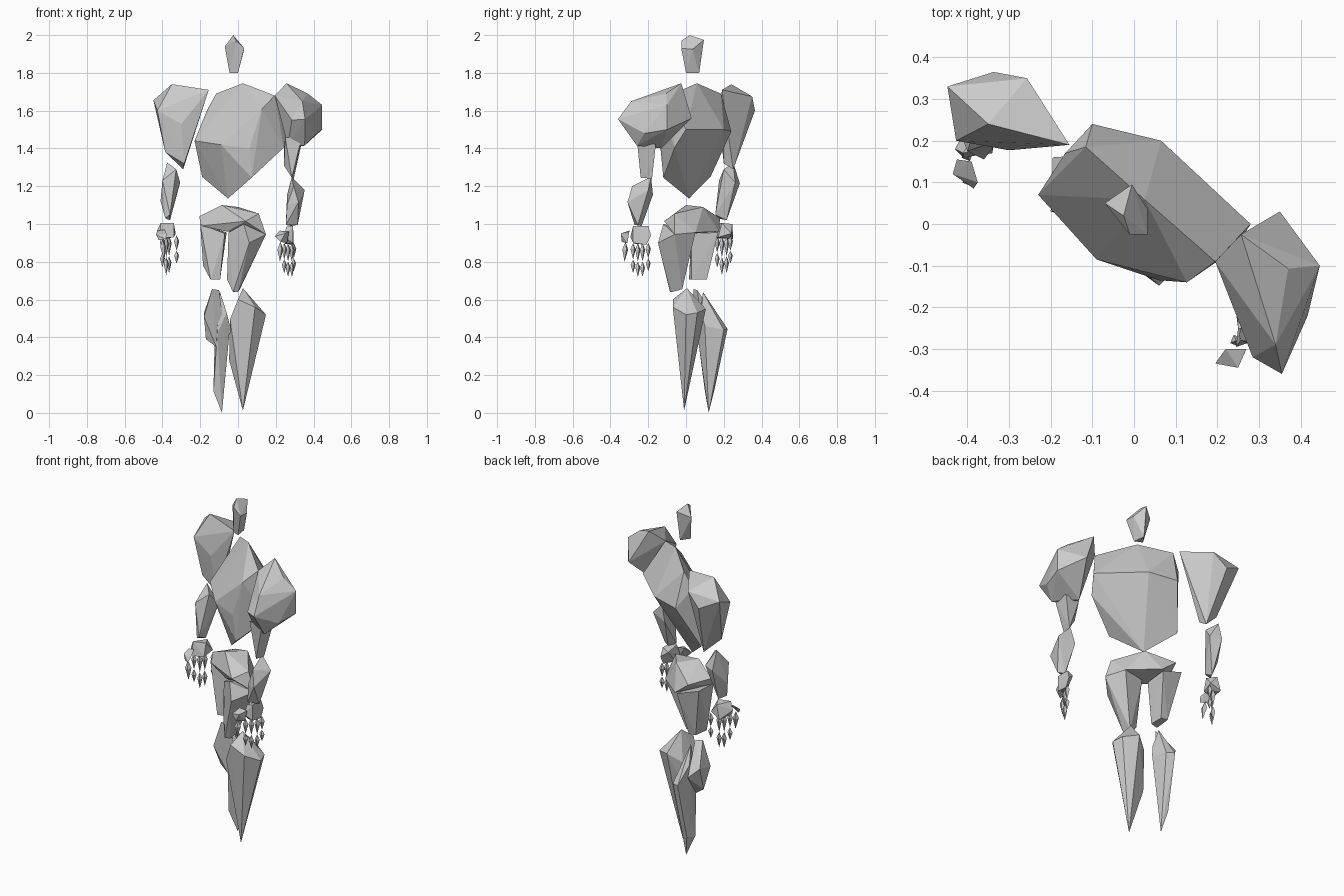
import bpy, bmesh
from mathutils import Vector
from math import cos, sin, pi


def chunk(name, *pts):
    """Faceted solid: convex hull of a few corner points."""
    bm = bmesh.new()
    for p in pts:
        bm.verts.new(p)
    r = bmesh.ops.convex_hull(bm, input=bm.verts[:])
    junk = {g for g in r["geom_interior"] + r["geom_unused"] if isinstance(g, bmesh.types.BMVert)}
    bmesh.ops.delete(bm, geom=list(junk), context='VERTS')
    bmesh.ops.recalc_face_normals(bm, faces=bm.faces[:])
    me = bpy.data.meshes.new(name)
    bm.to_mesh(me)
    bm.free()
    ob = bpy.data.objects.new(name, me)
    bpy.context.collection.objects.link(ob)
    return ob


def bone(name, a, b, r):
    """Small spindle from a to b, four-sided, widest near the top."""
    a, b = Vector(a), Vector(b)
    mid = a.lerp(b, 0.38)
    ring = [mid + Vector((cos(k * pi / 2 + .4), sin(k * pi / 2 + .4), 0)) * r for k in range(4)]
    chunk(name, a, b, *ring)


# head
chunk("head", (-.025, .02, 2), (-.07, .05, 1.94), (-.005, .095, 1.975), (.033, .035, 1.925),
      (.033, -.025, 1.93), (-.01, -.025, 1.97), (-.045, .02, 1.8), (0, 0, 1.8), (-.01, .07, 1.8))

# torso
chunk("torso", (.026, .058, 1.745), (-.116, .185, 1.69), (.195, -.09, 1.68), (.127, -.14, 1.61),
      (-.23, .07, 1.44), (-.09, -.085, 1.42), (.06, -.135, 1.4), (.243, -.06, 1.405),
      (-.1, .24, 1.49), (.065, .2, 1.5), (.28, 0, 1.5), (-.165, .17, 1.6),
      (-.19, .13, 1.25), (-.053, .016, 1.135), (.072, -.12, 1.245))

# forward arm
chunk("right_shoulder", (.257, -.025, 1.745), (.195, -.09, 1.68), (.37, -.107, 1.69),
      (.446, -.1, 1.63), (.446, -.1, 1.5), (.35, .03, 1.56), (.34, -.29, 1.65), (.355, -.36, 1.555),
      (.285, -.32, 1.55), (.417, -.22, 1.48), (.353, -.26, 1.415), (.264, -.22, 1.415), (.27, -.13, 1.4))
chunk("right_upper_arm", (.25, -.25, 1.46), (.335, -.26, 1.45), (.335, -.16, 1.42), (.245, -.16, 1.42),
      (.243, -.2, 1.31), (.285, -.24, 1.245), (.295, -.18, 1.24))
chunk("right_forearm", (.285, -.185, 1.25), (.295, -.285, 1.2), (.353, -.2, 1.18), (.32, -.31, 1.115),
      (.26, -.175, 1.155), (.26, -.28, 1.1), (.316, -.255, .995), (.253, -.272, .995), (.28, -.235, .99))

# rear arm
chunk("left_upper_arm", (-.35, .24, 1.74), (-.155, .19, 1.71), (-.448, .33, 1.655), (-.427, .2, 1.6),
      (-.337, .365, 1.6), (-.257, .35, 1.675), (-.3, .177, 1.53), (-.385, .22, 1.38),
      (-.285, .2, 1.32), (-.29, .25, 1.29), (-.29, .29, 1.46))
chunk("left_forearm", (-.375, .25, 1.325), (-.327, .2, 1.29), (-.306, .26, 1.22), (-.4, .175, 1.23),
      (-.37, .285, 1.215), (-.41, .2, 1.12), (-.36, .155, 1.05), (-.36, .215, 1.02), (-.385, .17, 1.03))

# palms
chunk("right_palm", (.29, -.28, .99), (.255, -.28, .985), (.29, -.2, .99), (.255, -.2, .97),
      (.295, -.185, .94), (.245, -.295, .93), (.295, -.21, .89), (.25, -.265, .895), (.29, -.28, .9))
chunk("left_palm", (-.41, .17, 1.005), (-.34, .19, 1.005), (-.37, .245, 1), (-.33, .24, .95),
      (-.43, .18, .96), (-.34, .17, .93), (-.39, .25, .92), (-.41, .16, .925))

# thumbs
chunk("right_thumb_base", (.195, -.335, .935), (.22, -.3, .965), (.27, -.3, .96), (.25, -.345, .95),
      (.225, -.34, .905), (.26, -.31, .9))
chunk("left_thumb_base", (-.435, .12, .945), (-.425, .155, .965), (-.39, .15, .97), (-.375, .1, .945),
      (-.385, .085, .92), (-.42, .11, .915))
bone("right_thumb_tip", (.225, -.32, .905), (.222, -.325, .8), .017)
bone("left_thumb_tip", (-.4, .11, .92), (-.39, .1, .81), .017)

# fingers: two spindles each
fingers = {"right": [(.245, -.28, .74), (.265, -.255, .72), (.285, -.23, .72), (.295, -.2, .75)],
           "left": [(-.4, .165, .77), (-.38, .19, .73), (-.365, .215, .74), (-.325, .235, .79)]}
for side, tips in fingers.items():
    top = .9 if side == "right" else .94
    for i, (x, y, z) in enumerate(tips):
        knee = z + (top - z) * .45
        bone(f"{side}_finger_{i}_upper", (x, y, top), (x, y, knee), .015)
        bone(f"{side}_finger_{i}_lower", (x, y, knee), (x, y, z), .014)

# hips and thighs
chunk("hips", (-.085, 0, 1.1), (0, .09, 1.09), (-.205, .06, 1.04), (-.14, .18, 1.03), (.11, -.06, 1.055),
      (.04, -.116, 1.015), (.148, -.06, .945), (-.195, .03, .99), (-.05, .175, .96), (.1, .05, .955),
      (-.06, -.03, .96))
chunk("right_thigh", (.148, -.06, .945), (.06, -.148, .9), (.03, -.12, 1), (-.05, -.06, .955), (.1, .05, .955),
      (-.03, .03, .95), (-.058, -.05, .705), (-.026, -.085, .64), (0, -.075, .64), (.01, -.02, .655))
chunk("left_thigh", (-.2, .03, 1), (-.195, .16, 1), (-.07, .03, .95), (-.06, .17, .955),
      (-.185, .06, .78), (-.145, .016, .705), (-.095, .03, .705), (-.095, .11, .705), (-.14, .11, .71))

# lower legs
chunk("right_lower_leg", (.026, .005, .66), (.09, -.07, .56), (0, -.07, .6), (-.042, -.05, .495),
      (.148, .0, .52), (.13, .06, .53), (.05, .105, .55), (-.047, .02, .28), (-.02, .06, .5), (.026, -.01, .012))
chunk("left_lower_leg", (-.095, .09, .64), (-.12, .14, .54), (-.042, .1, .46), (-.06, .08, .53),
      (-.1, .22, .445), (-.055, .2, .44), (-.11, .06, .42), (-.13, .1, .115), (-.11, .15, .12), (-.085, .12, 0))
chunk("left_knee", (-.137, .04, .655), (-.1, .06, .65), (-.18, .03, .51), (-.17, .08, .39), (-.115, .07, .35),
      (-.18, .13, .53), (-.13, .17, .48), (-.08, .08, .5))
